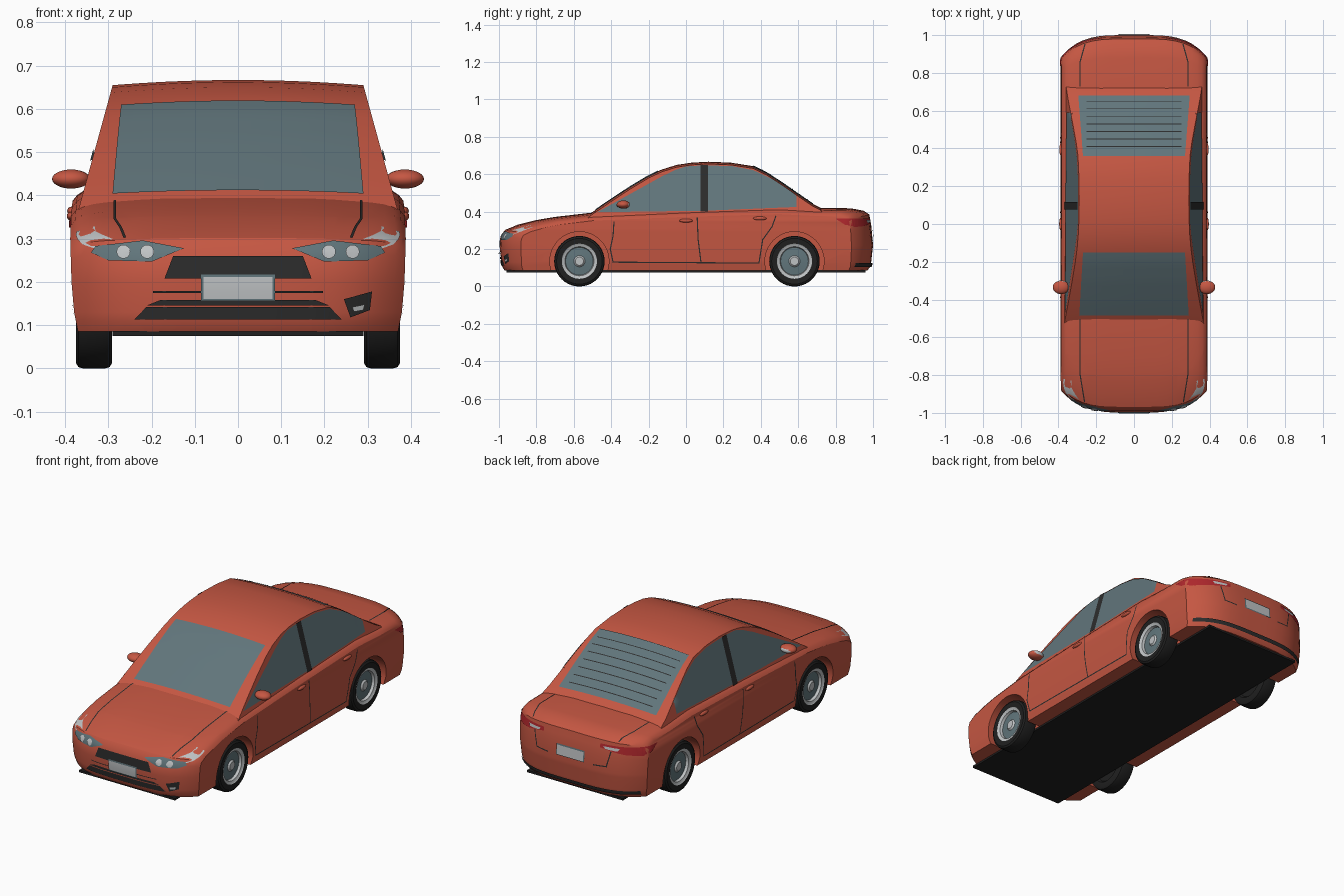
import bpy, bmesh, math
from mathutils import Vector, Matrix
from mathutils.bvhtree import BVHTree

old = bpy.data.objects.get("Cube")
if old:
    bpy.data.objects.remove(old)


def material(name, r, g, b):
    m = bpy.data.materials.new(name)
    m.use_nodes = True
    m.diffuse_color = (r, g, b, 1)
    m.node_tree.nodes["Principled BSDF"].inputs["Base Color"].default_value = (r, g, b, 1)
    return m


PAINT = material("red paint", .56, .095, .055)
GLASS = material("grey blue glass", .12, .18, .2)
TRIM = material("dark trim", .025, .025, .025)
RUBBER = material("black rubber", .014, .014, .014)
SILVER = material("silver", .52, .54, .55)
LAMP = material("tail lamp red", .42, .02, .025)


def finish(name, bm, mats, smooth=True):
    mesh = bpy.data.meshes.new(name)
    bm.to_mesh(mesh)
    bm.free()
    for m in mats:
        mesh.materials.append(m)
    ob = bpy.data.objects.new(name, mesh)
    bpy.context.collection.objects.link(ob)
    if smooth:
        smooth_shade(ob)
    return ob


def smooth_shade(ob):
    bpy.ops.object.select_all(action='DESELECT')
    ob.select_set(True)
    bpy.context.view_layer.objects.active = ob
    bpy.ops.object.shade_smooth_by_angle(angle=math.radians(32))


def lerp(table, v):
    for (a, fa), (b, fb) in zip(table, table[1:]):
        if v <= b:
            return fa + (fb - fa) * max(0, (v - a) / (b - a))
    return table[-1][1]


def cut(bm, axis, value):
    no = Vector((0, 0, 0))
    no[axis] = 1
    bmesh.ops.bisect_plane(bm, geom=bm.verts[:] + bm.edges[:] + bm.faces[:],
                           plane_co=no * value, plane_no=no)


def sweep(profile, columns, place):
    """Skin a closed side profile across the width of the car."""
    bm = bmesh.new()
    rows = [[bm.verts.new(place(t, y, z)) for y, z in profile] for t in columns]
    n = len(profile)
    for a, b in zip(rows, rows[1:]):
        for i in range(n):
            j = (i + 1) % n
            bm.faces.new((a[i], a[j], b[j], b[i]))
    bm.faces.new(rows[0])
    bm.faces.new(rows[-1][::-1])
    bmesh.ops.recalc_face_normals(bm, faces=bm.faces[:])
    return bm


# Lower body
WIDTH = .387
half = (.15, .3, .45, .58, .7, .8, .88, .94, .975, 1)
columns = [-t for t in reversed(half)] + [0] + list(half)
CROWN = [(0, 0), (.5, .002), (.8, .01), (.88, .014), (.94, .02), (.975, .029), (1, .043)]
BULGE = [(.085, .37), (.13, .379), (.2, .385), (.3, .388), (.35, .386), (.42, .38)]
body_profile = [
    (-.97, .085), (-.985, .11), (-.995, .2), (-.99, .27), (-.968, .302), (-.9, .33),
    (-.8, .355), (-.7, .372), (-.5, .395), (-.25, .405), (0, .415), (.5, .43), (.7, .42),
    (.88, .418), (.95, .405), (.98, .385), (.99, .33), (1, .22), (.988, .11), (.97, .085)]


def body_point(t, y, z):
    drop = lerp(CROWN, abs(t)) * min(1, max(0, (z - .2) / .15))
    return t * WIDTH, y * (1 - .115 * t ** 4 * y ** 4), z - drop


bm = sweep(body_profile, columns, body_point)
for z, _ in BULGE[1:-1]:
    cut(bm, 2, z)
for v in bm.verts:
    v.co.x *= lerp(BULGE, v.co.z) / WIDTH
bmesh.ops.recalc_face_normals(bm, faces=bm.faces[:])
body_tree = BVHTree.FromBMesh(bm)
body = finish("body", bm, [PAINT], False)

# Wheel arches cut from the body
AXLES = (-.57, .58)
SIDE_TURN = Matrix.Rotation(math.pi / 2, 4, 'Y')
bm = bmesh.new()
for y in AXLES:
    for s in (-1, 1):
        bmesh.ops.create_cone(bm, cap_ends=True, segments=48, radius1=.158, radius2=.158, depth=.2,
                              matrix=Matrix.Translation((s * .385, y, .135)) @ SIDE_TURN)
cutter = finish("arch_cutter", bm, [PAINT], False)
cutter.hide_render = True
mod = body.modifiers.new("arches", 'BOOLEAN')
mod.operation = 'DIFFERENCE'
mod.solver = 'EXACT'
mod.object = cutter
bpy.context.view_layer.objects.active = body
bpy.ops.object.modifier_apply(modifier=mod.name)
bpy.data.objects.remove(cutter)
smooth_shade(body)

# Cabin with sides leaning inwards
cabin_profile = [
    (-.53, .375), (-.5, .398), (-.41, .46), (-.3, .532), (-.2, .592), (-.13, .625), (-.05, .65),
    (.03, .662), (.12, .667), (.24, .662), (.36, .643), (.43, .609), (.52, .55), (.61, .487),
    (.68, .44), (.72, .42), (.75, .38)]


def cabin_point(t, y, z):
    z -= .012 * t * t
    return t * (.36 - .275 * (z - .4)), y, z


bm = sweep(cabin_profile, columns, cabin_point)
cabin_tree = BVHTree.FromBMesh(bm)
finish("cabin", bm, [PAINT])


def decal(name, outlines, axis, sign, mat, tree=body_tree, lift=.004, mirror=True):
    """Lay flat outlines onto a surface along an axis as thin plates."""
    bm = bmesh.new()
    for outline in outlines:
        for m in ((1, -1) if mirror else (1,)):
            points = []
            for a, b in outline:
                p = [a, b]
                p.insert(axis, 2 * sign)
                p[0] *= m
                points.append(bm.verts.new(p))
            bm.faces.new(points)
    for k in {0, 1, 2} - {axis}:
        values = [v.co[k] for v in bm.verts]
        for i in range(math.ceil(min(values) / .03), math.floor(max(values) / .03) + 1):
            cut(bm, k, i * .03)
    bm.normal_update()
    for f in bm.faces:
        if f.normal[axis] * f.verts[0].co[axis] < 0:
            f.normal_flip()
    missed = []
    for v in bm.verts:
        ray = Vector((0, 0, 0))
        ray[axis] = -math.copysign(1, v.co[axis])
        hit = tree.ray_cast(v.co, ray)[0]
        if hit:
            v.co = hit - ray * lift
        else:
            missed.append(v)
    bmesh.ops.delete(bm, geom=missed, context='VERTS')
    return finish(name, bm, [mat])


def strip(path, w=.006):
    quads = []
    for a, b in zip(path, path[1:]):
        a, b = Vector(a), Vector(b)
        d = (b - a).normalized() * w / 2
        n = Vector((-d.y, d.x))
        quads.append([a - d + n, a - d - n, b + d - n, b + d + n])
    return quads


def box(x0, x1, y0, y1):
    return [(x0, y0), (x1, y0), (x1, y1), (x0, y1)]


def disc(x, y, r):
    return [(x + r * math.cos(k * math.pi / 8), y + r * math.sin(k * math.pi / 8)) for k in range(16)]


# Glass
decal("windscreen", [[(-.29, -.485), (.29, -.485), (.27, -.15), (-.27, -.15)]], 2, 1, GLASS, cabin_tree, mirror=False)
decal("rear_window", [[(-.295, .68), (-.27, .36), (.27, .36), (.295, .68)]], 2, 1, GLASS, cabin_tree, mirror=False)
heater = [s for k in range(7) for s in strip([(-.25, .41 + k * .04), (.25, .41 + k * .04)], .004)]
decal("heater_lines", heater, 2, 1, TRIM, cabin_tree, .0065, False)
decal("side_windows", [[(-.475, .397), (.1, .405), (.59, .425), (.59, .49), (.46, .575), (.36, .622), (.25, .643),
                        (.1, .648), (0, .642), (-.06, .622), (-.13, .588)]], 0, 1, GLASS, cabin_tree)
decal("door_pillars", [box(.077, .117, .4, .65)], 0, 1, TRIM, cabin_tree, .007)

# Panel gaps
gaps = (strip([(-.385, .345), (-.39, .27), (-.405, .2), (-.39, .13), (.39, .125), (.41, .25), (.46, .32), (.48, .375)])
        + strip([(.06, .365), (.065, .25), (.08, .13)]))
decal("door_gaps", gaps, 0, 1, TRIM, lift=.003)
decal("bonnet_gaps", strip([(.285, -.5), (.285, -.8), (.262, -.94)]), 2, 1, TRIM, lift=.003)
decal("boot_gaps", strip([(.285, .73), (.285, .86), (.26, .95)]), 2, 1, TRIM, lift=.003)
decal("boot_lid_gaps", strip([(.23, .33), (.21, .25), (.14, .245)]), 1, 1, TRIM, lift=.003)

# Front face
decal("upper_grille", [[(-.15, .26), (.15, .26), (.17, .208), (-.17, .208)]], 1, -1, TRIM, mirror=False)
decal("lower_grille", [[(-.18, .158), (.18, .158), (.21, .146), (-.21, .146)],
                       [(-.212, .142), (.212, .142), (.24, .113), (-.24, .113)]], 1, -1, TRIM, mirror=False)
decal("bumper_line", strip([(-.195, .177), (.195, .177)], .004), 1, -1, TRIM, mirror=False)
decal("head_lamps", [[(.125, .278), (.22, .296), (.33, .283), (.34, .268), (.3, .25), (.2, .247)]], 1, -1, GLASS)
decal("head_lamp_bulbs", [disc(.21, .27, .016), disc(.265, .27, .016)], 1, -1, SILVER, lift=.008)
decal("corner_lamps", [[(-.945, .27), (-.82, .317), (-.83, .329), (-.93, .3)]], 0, 1, SILVER)
decal("fog_lamp_frame", [[(.245, .16), (.31, .178), (.305, .135), (.26, .118)]], 1, -1, TRIM, mirror=False)
decal("fog_lamp", [[(.264, .142), (.293, .148), (.29, .135), (.268, .131)]], 1, -1, SILVER, lift=.008, mirror=False)

# Rear face
decal("tail_lamps", [[(.17, .365), (.376, .362), (.376, .318), (.3, .323), (.17, .345)]], 1, 1, LAMP)
decal("tail_lamp_sides", [[(.8, .362), (.92, .364), (.92, .318), (.85, .33)]], 0, 1, LAMP)
decal("reversing_lamps", [[(.19, .356), (.275, .354), (.265, .339), (.2, .343)]], 1, 1, SILVER, lift=.008)
decal("rear_lip", [box(-.36, .36, .105, .125)], 1, 1, TRIM, lift=.008, mirror=False)

# Number plates, front and rear
for label, s, z in (("front", -1, .187), ("rear", 1, .275)):
    decal(label + "_plate_frame", [box(-.085, .085, z - .03, z + .03)], 1, s, GLASS, lift=.006, mirror=False)
    decal(label + "_plate", [box(-.08, .08, z - .026, z + .024)], 1, s, SILVER, lift=.009, mirror=False)

# Floor
bm = bmesh.new()
bmesh.ops.create_cube(bm, size=1, matrix=Matrix.Translation((0, 0, .081)) @ Matrix.Diagonal((.58, 1.92, .012, 1)))
finish("floor", bm, [RUBBER], False)

# Wheels, turned from a profile of radius and outward offset
wheel_profile = [
    (.001, -.03), (.085, -.03), (.095, -.042), (.122, -.042), (.132, -.036), (.135, -.025), (.135, .025),
    (.132, .036), (.122, .042), (.094, .04), (.09, .037), (.078, .034), (.074, .02), (.03, .024),
    (.022, .032), (.001, .032)]
bands = [0] * 9 + [1] * 3 + [2] + [1] * 2
for label, y in zip(("front", "rear"), AXLES):
    for side, s in (("left", 1), ("right", -1)):
        bm = bmesh.new()
        n = 40
        rings = [[bm.verts.new((s * (.333 + x), y + r * math.cos(k * math.tau / n), .135 + r * math.sin(k * math.tau / n)))
                  for k in range(n)] for r, x in wheel_profile]
        for a, b, m in zip(rings, rings[1:], bands):
            for k in range(n):
                j = (k + 1) % n
                bm.faces.new((a[k], a[j], b[j], b[k])).material_index = m
        bm.faces.new(rings[0])
        bm.faces.new(rings[-1]).material_index = 1
        bmesh.ops.recalc_face_normals(bm, faces=bm.faces[:])
        finish(label + "_" + side + "_wheel", bm, [RUBBER, SILVER, GLASS])


def ellipsoids(name, centre, size, mats):
    bm = bmesh.new()
    for s in (1, -1):
        place = Matrix.Translation((s * centre[0], centre[1], centre[2])) @ Matrix.Diagonal((*size, 1))
        bmesh.ops.create_uvsphere(bm, u_segments=24, v_segments=14, radius=1, matrix=place)
    bm.normal_update()
    for f in bm.faces:
        f.material_index = int(len(mats) > 1 and f.normal.y > .8)
    return finish(name, bm, mats)


# Mirrors and door handles
ellipsoids("door_mirrors", (.386, -.335, .438), (.044, .036, .022), [PAINT, SILVER])
ellipsoids("front_door_handles", (.386, 0, .352), (.01, .036, .01), [PAINT])
ellipsoids("rear_door_handles", (.385, .395, .364), (.01, .036, .01), [PAINT])
